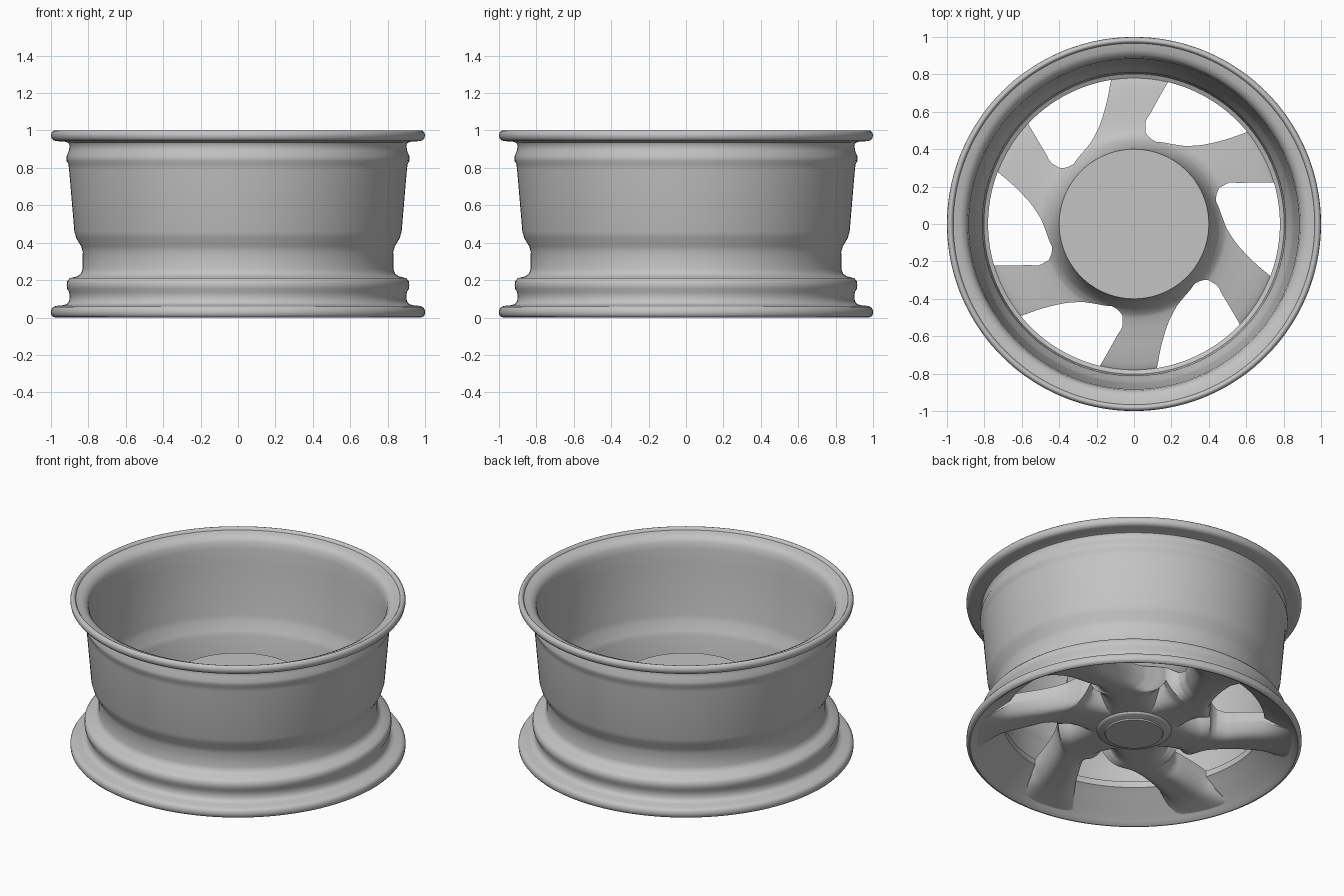
import bpy, bmesh, math

old = bpy.data.objects.get("Cube")
if old:
    bpy.data.objects.remove(old, do_unlink=True)

# One plain metal colour
metal = bpy.data.materials.new("grey_metal")
metal.use_nodes = True
GREY = (0.55, 0.55, 0.55, 1)
metal.diffuse_color = GREY
for node in metal.node_tree.nodes:
    if node.type == 'BSDF_PRINCIPLED':
        node.inputs["Base Color"].default_value = GREY


def finish(name, bm, angle):
    """Merge, orient and smooth a bmesh, then link it as an object."""
    bmesh.ops.remove_doubles(bm, verts=bm.verts, dist=0.0002)
    bmesh.ops.recalc_face_normals(bm, faces=bm.faces)
    mesh = bpy.data.meshes.new(name)
    bm.to_mesh(mesh)
    bm.free()
    mesh.materials.append(metal)
    mesh.shade_smooth()
    mesh.set_sharp_from_angle(angle=math.radians(angle))
    obj = bpy.data.objects.new(name, mesh)
    bpy.context.collection.objects.link(obj)
    return obj


def polar(radius, degrees, z):
    a = math.radians(degrees)
    return (radius * math.cos(a), radius * math.sin(a), z)


def lathe(name, profile, closed, angle, segments=144):
    """Turn an (r, z) profile around the z axis."""
    bm = bmesh.new()
    rings = [[bm.verts.new(polar(r, 360 * s / segments, z)) for s in range(segments)]
             for r, z in profile]
    pairs = list(zip(rings, rings[1:]))
    if closed:
        pairs.append((rings[-1], rings[0]))
    for low, high in pairs:
        for s in range(segments):
            t = (s + 1) % segments
            bm.faces.new((low[s], low[t], high[t], high[s]))
    return finish(name, bm, angle)


def curve(points, x):
    """Monotone smooth interpolation through a few (x, y) points."""
    if x <= points[0][0]:
        return points[0][1]
    if x >= points[-1][0]:
        return points[-1][1]
    rise = [(q[1] - p[1]) / (q[0] - p[0]) for p, q in zip(points, points[1:])]

    def slope(i):
        if i == 0 or i == len(rise):
            return rise[min(i, len(rise) - 1)]
        a, b = rise[i - 1], rise[i]
        return 2 * a * b / (a + b) if a * b > 0 else 0

    i = max(k for k in range(len(rise)) if points[k][0] <= x)
    (x0, y0), (x1, y1) = points[i], points[i + 1]
    h = x1 - x0
    t = (x - x0) / h
    return (y0 * (1 + 2 * t) * (1 - t) ** 2 + y1 * t * t * (3 - 2 * t)
            + h * t * (1 - t) * (slope(i) * (1 - t) - slope(i + 1) * t))


# Rim barrel: outside wall going up, then inside wall going down to the front dish
outside = [(.978, 0), (.99, .004), (.998, .014), (1, .028), (.998, .043), (.99, .055),
           (.975, .062), (.935, .066), (.915, .073), (.903, .088), (.9, .11),
           (.903, .135), (.914, .155), (.916, .175), (.913, .195), (.9, .21),
           (.86, .22), (.84, .234), (.831, .26), (.83, .35), (.838, .38),
           (.865, .425), (.875, .46), (.903, .79), (.907, .82), (.917, .838),
           (.917, .86), (.905, .89), (.9, .92), (.908, .935), (.93, .941),
           (.972, .943), (.988, .948), (.997, .96), (1, .975), (.997, .989),
           (.988, .998), (.98, 1)]
inside = [(.974, .997), (.966, .984), (.93, .977), (.905, .965), (.89, .94), (.883, .9),
          (.878, .8), (.852, .48), (.846, .445), (.822, .39), (.811, .36),
          (.808, .23), (.803, .207), (.78, .195), (.78, .155), (.8, .14),
          (.83, .115), (.87, .083), (.92, .045), (.95, .02), (.966, .006)]
lathe("rim_barrel", outside + inside, True, 44)

# Spoke outline: window edge angles by radius, repeated every sixth of a turn
ROOT = .455
upper_edge = [(ROOT, 15), (.462, 18), (.475, 20.7), (.5, 23), (.55, 23.5),
              (.6, 21.5), (.68, 19), (.78, 16.5), (.87, 14.5), (.95, 12.5)]
lower_edge = [(ROOT, 15), (.462, 11), (.472, 5), (.5, -3.4), (.573, -12),
              (.683, -18), (.782, -21), (.87, -23.5), (.95, -27)]
# Heights of the front and back skins by radius
front_skin = [(0, .1), (.3, .1), (.45, .097), (.6, .085), (.8, .06), (.9, .04), (.95, .028)]
back_skin = [(.4, .44), (.41, .39), (.43, .335), (.46, .285), (.5, .255), (.6, .232),
             (.7, .215), (.78, .194), (.83, .14), (.88, .09), (.93, .045), (.95, .03)]

stations = [0, .1, .2, .25, .3, .34, .37, .4, .405, .41, .42, .43, .44]
stations += [ROOT + .003 * k for k in range(16)]
stations += [.5 + .018 * k for k in range(1, 26)]
ACROSS = 28

bm = bmesh.new()
for spoke in range(6):
    fronts, backs = [], []
    for r in stations:
        start = curve(upper_edge, r) + 60 * spoke
        end = curve(lower_edge, r) + 60 * (spoke + 1)
        zf, zb = curve(front_skin, r), curve(back_skin, r)
        # rounded shoulders fade in away from the hub
        fade = min(max((r - .24) / .22, 0), 1)
        fade = fade * fade * (3 - 2 * fade)
        front, back = [], []
        for k in range(ACROSS + 1):
            # columns are packed towards the two edges
            u = .5 - .5 * math.cos(math.pi * k / ACROSS)
            angle = start + (end - start) * u
            shoulder = .55 * fade * abs(2 * u - 1) ** 4
            front.append(bm.verts.new(polar(r, angle, zf + (zb - zf) * shoulder)))
            back.append(bm.verts.new(polar(r, angle, zb)))
        fronts.append(front)
        backs.append(back)
    for i in range(len(stations) - 1):
        for rows in (fronts, backs):
            a, b = rows[i], rows[i + 1]
            for k in range(ACROSS):
                bm.faces.new((a[k], a[k + 1], b[k + 1], b[k]))
        # window side walls
        if stations[i] >= ROOT:
            for k in (0, ACROSS):
                bm.faces.new((fronts[i][k], fronts[i + 1][k], backs[i + 1][k], backs[i][k]))
finish("hub_and_spokes", bm, 38)

# Raised cap in the middle of the front
lathe("centre_cap", [(0, .072), (.17, .072), (.175, .08), (.19, .085), (.21, .088),
                     (.218, .092), (.222, .098), (.222, .12)], False, 38)
